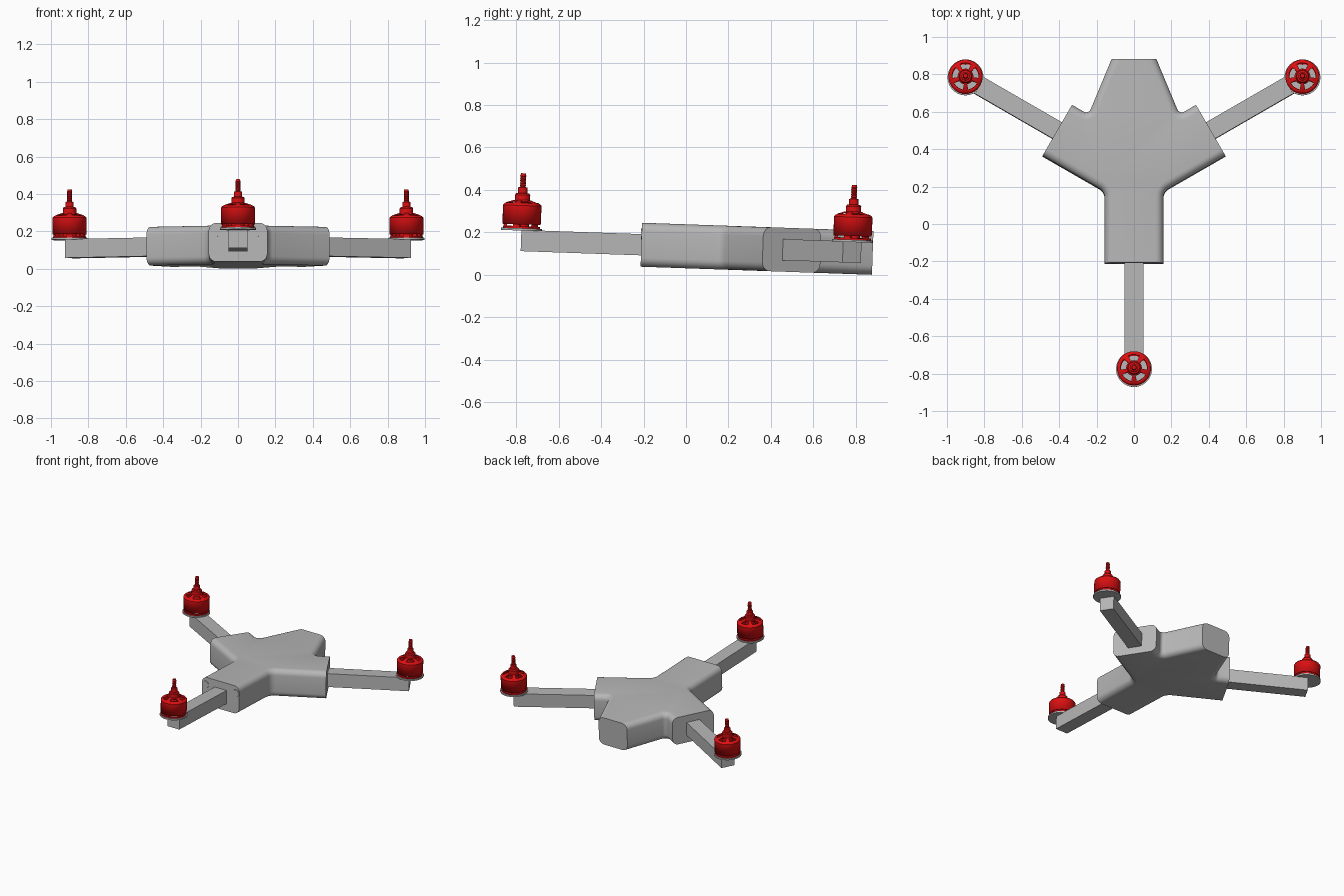
import bpy, bmesh, math
from mathutils import Matrix, Vector

if "Cube" in bpy.data.objects:
    bpy.data.objects.remove(bpy.data.objects["Cube"])

TILT = Matrix.Translation((0, 0, 0.1345)) @ Matrix.Rotation(math.radians(-2), 4, 'X')
HUB = Vector((0, 0.2625, 0))          # point where the three arms meet
ANGLES = [math.radians(a) for a in (-90, 30, 150)]
MOTOR_R, SLEEVE_R, HALF_W, HALF_H = 1.04, 0.473, 0.157, 0.1035


def material(name, color):
    m = bpy.data.materials.new(name)
    m.diffuse_color = (*color, 1)
    m.use_nodes = True
    m.node_tree.nodes["Principled BSDF"].inputs["Base Color"].default_value = m.diffuse_color
    return m


grey = material("grey", (0.47, 0.47, 0.47))
red = material("red", (0.72, 0.005, 0.006))


def finish(name, bm, mat, matrix=Matrix()):
    bmesh.ops.recalc_face_normals(bm, faces=bm.faces)
    me = bpy.data.meshes.new(name)
    bm.to_mesh(me)
    bm.free()
    me.materials.append(mat)
    ob = bpy.data.objects.new(name, me)
    bpy.context.collection.objects.link(ob)
    ob.matrix_world = TILT @ matrix
    bpy.ops.object.select_all(action='DESELECT')
    ob.select_set(True)
    bpy.context.view_layer.objects.active = ob
    bpy.ops.object.shade_smooth_by_angle(angle=math.radians(32))
    return ob


def add_box(bm, lo, hi):
    size = [b - a for a, b in zip(lo, hi)]
    mid = [(a + b) / 2 for a, b in zip(lo, hi)]
    bmesh.ops.create_cube(bm, size=1, matrix=Matrix.Translation(mid) @ Matrix.Diagonal((*size, 1)))


def lathe(bm, profile, steps, closed=False):
    """Revolve (radius, height) points about z."""
    vs = [bm.verts.new((r, 0, z)) for r, z in profile]
    pairs = list(zip(vs, vs[1:])) + ([(vs[-1], vs[0])] if closed else [])
    es = [bm.edges.new(p) for p in pairs]
    bmesh.ops.spin(bm, geom=vs + es, axis=(0, 0, 1), cent=(0, 0, 0),
                   angle=math.tau, steps=steps, use_duplicate=False)
    bmesh.ops.remove_doubles(bm, verts=bm.verts, dist=1e-5)


# Body: three-sleeved plate with a tapered tail
half = [(HALF_W, -0.2105), (HALF_W, 0.171), (0.489, 0.362), (0.331, 0.635),
        (0.243, 0.584), (0.12, 0.88)]
outline = half + [(-x, y) for x, y in reversed(half)]
bm = bmesh.new()
base = bm.faces.new([bm.verts.new((x, y, -HALF_H)) for x, y in outline])
top = bmesh.ops.extrude_face_region(bm, geom=[base])
bmesh.ops.translate(bm, vec=(0, 0, 2 * HALF_H),
                    verts=[v for v in top["geom"] if isinstance(v, bmesh.types.BMVert)])
bmesh.ops.recalc_face_normals(bm, faces=bm.faces)


def midpoint(e):
    return (e.verts[0].co + e.verts[1].co) / 2


# fillet the inner upright corners, then round the long edges but not the flat ends
inner = [e for e in bm.edges if abs(midpoint(e).z) < 0.01
         and any(abs(midpoint(e).y - y) < 0.005 for y in (0.171, 0.584))]
bmesh.ops.bevel(bm, geom=inner, offset=0.03, segments=5, profile=0.5, affect='EDGES')
ends = [HUB + SLEEVE_R * Vector((math.cos(a), math.sin(a), 0)) for a in ANGLES]
ends.append(Vector((0, 0.88, 0)))
rims = [e for e in bm.edges if abs(abs(midpoint(e).z) - HALF_H) < 1e-4
        and all((midpoint(e).xy - c.xy).length > 0.03 for c in ends)]
bmesh.ops.bevel(bm, geom=rims, offset=0.042, segments=6, profile=0.5, affect='EDGES')
finish("body", bm, grey)

# Two round studs on the front face
for side in (-1, 1):
    bm = bmesh.new()
    bmesh.ops.create_cone(bm, cap_ends=True, segments=24, radius1=0.026, radius2=0.026, depth=0.02,
                          matrix=Matrix.Translation((side * 0.127, -0.204, 0.05))
                          @ Matrix.Rotation(math.pi / 2, 4, 'X'))
    finish("front_stud", bm, grey)

SLOTS = 5
STEPS = 60
for a in ANGLES:
    turn = Matrix.Translation(HUB) @ Matrix.Rotation(a, 4, 'Z')
    # Square arm
    bm = bmesh.new()
    add_box(bm, (0.3, -0.05, -0.05), (1.04, 0.05, 0.05))
    finish("arm", bm, grey, turn)

    at = Matrix.Translation(HUB + MOTOR_R * Vector((math.cos(a), math.sin(a), 0))
                            + Vector((0, 0, 0.05)))
    # Mounting disc
    bm = bmesh.new()
    lathe(bm, [(0, -0.003), (0.096, -0.003), (0.096, 0.008), (0, 0.008)], 40)
    finish("mount_disc", bm, grey, at)

    # Motor base: ring, spokes and short posts
    bm = bmesh.new()
    lathe(bm, [(0.07, 0.008), (0.088, 0.008), (0.088, 0.016), (0.07, 0.016)], 40, closed=True)
    for k in range(SLOTS):
        before = set(bm.verts)
        add_box(bm, (0.03, -0.009, 0.008), (0.08, 0.009, 0.018))
        add_box(bm, (0.068, -0.016, 0.012), (0.084, 0.016, 0.032))
        bmesh.ops.rotate(bm, verts=[v for v in bm.verts if v not in before], cent=(0, 0, 0),
                         matrix=Matrix.Rotation(math.radians(54) + k * math.tau / SLOTS, 3, 'Z'))
    finish("motor_base", bm, red, at)

    # Bell: hollow shell with windows through its sloped top
    bm = bmesh.new()
    lathe(bm, [(0.09, 0.026), (0.091, 0.115), (0.086, 0.122), (0.074, 0.129),
               (0.042, 0.14), (0.02, 0.143)], STEPS)
    cut = []
    for f in bm.faces:
        c = f.calc_center_median()
        phase = (math.atan2(c.y, c.x) - math.radians(90)) / (math.tau / SLOTS)
        if 0.04 < c.xy.length < 0.07 and abs(phase - round(phase)) < 0.34:
            cut.append(f)
    bmesh.ops.delete(bm, geom=cut, context='FACES')
    bell = finish("motor_bell", bm, red, at)
    shell = bell.modifiers.new("wall", 'SOLIDIFY')
    shell.thickness = 0.008
    shell.offset = -1

    # Hub, collar and threaded shaft
    thread = [(0.0145 if i % 2 else 0.012, 0.205 + i * 0.0055) for i in range(11)]
    bm = bmesh.new()
    lathe(bm, [(0, 0.008), (0.036, 0.008), (0.036, 0.165), (0.031, 0.172), (0.022, 0.174),
               (0.022, 0.2), (0.014, 0.202)] + thread + [(0.012, 0.267), (0, 0.267)], 24)
    finish("motor_shaft", bm, red, at)
